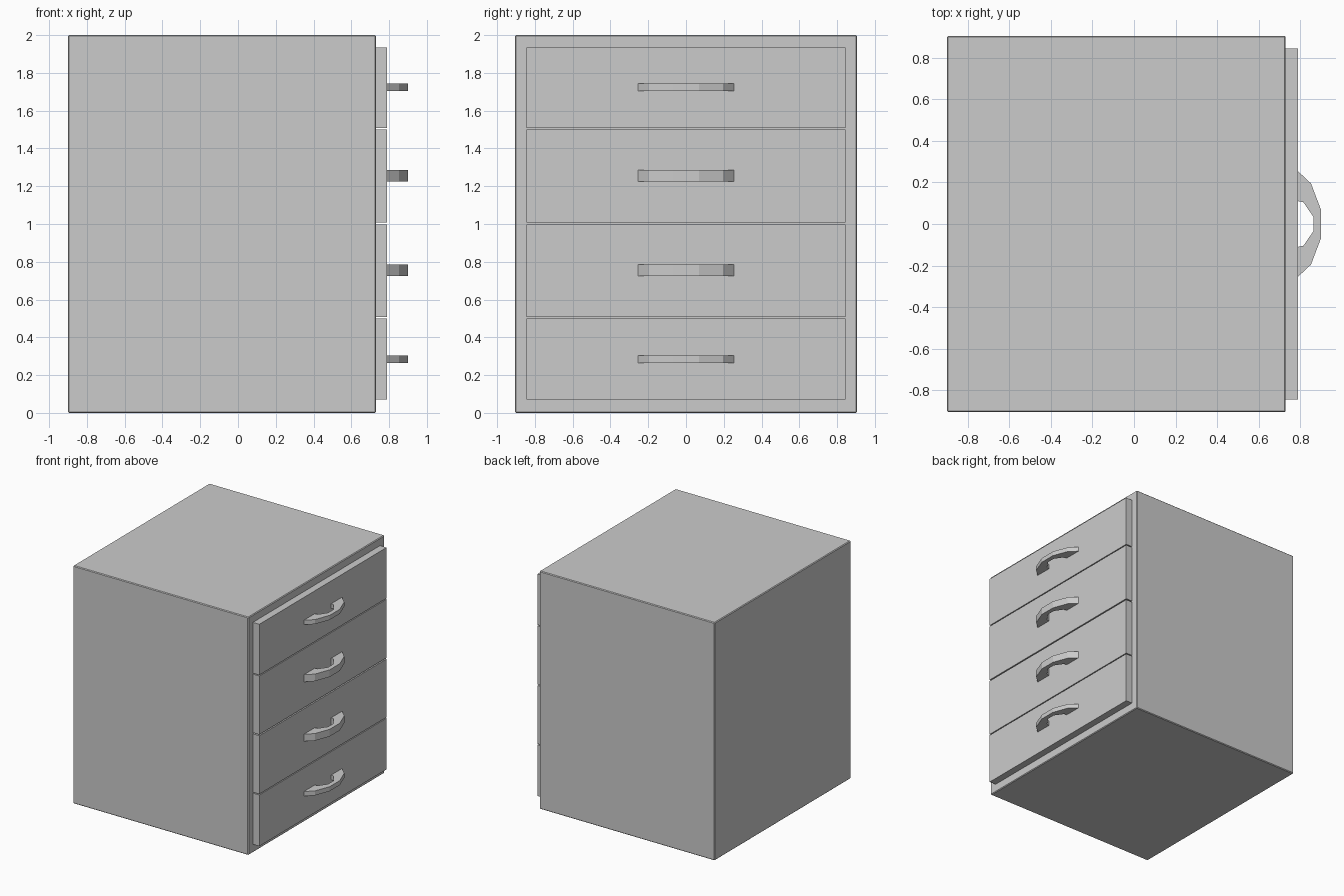
import bpy, bmesh

if "Cube" in bpy.data.objects:
    bpy.data.objects.remove(bpy.data.objects["Cube"])


def finish(name, bm, bevel=0.0):
    bmesh.ops.recalc_face_normals(bm, faces=bm.faces)
    mesh = bpy.data.meshes.new(name)
    bm.to_mesh(mesh)
    bm.free()
    obj = bpy.data.objects.new(name, mesh)
    bpy.context.collection.objects.link(obj)
    if bevel:
        mod = obj.modifiers.new("edge_bevel", 'BEVEL')
        mod.width = bevel
        mod.segments = 1
    return obj


def box(name, lo, hi, bevel=0.0):
    bm = bmesh.new()
    bmesh.ops.create_cube(bm, size=1)
    for v in bm.verts:
        v.co = [(a + b) / 2 + c * (b - a) for a, b, c in zip(lo, hi, v.co)]
    return finish(name, bm, bevel)


def handle(name, z0, z1):
    # half outline (x, y) of the bow, outer then inner, mirrored across y
    outer = [(0.788, 0.255), (0.852, 0.195), (0.90, 0.068)]
    inner = [(0.788, 0.11), (0.815, 0.105), (0.863, 0.035)]

    def full(half):
        return half + [(x, -y) for x, y in reversed(half)]

    bm = bmesh.new()
    rings = []
    for (xo, yo), (xi, yi) in zip(full(outer), full(inner)):
        rings.append([bm.verts.new(p) for p in
                      ((xo, yo, z0), (xo, yo, z1), (xi, yi, z1), (xi, yi, z0))])
    for a, b in zip(rings, rings[1:]):
        for i in range(4):
            j = (i + 1) % 4
            bm.faces.new((a[i], a[j], b[j], b[i]))
    bm.faces.new(rings[0])
    bm.faces.new(rings[-1])
    return finish(name, bm)


# Cabinet carcass
box("cabinet_body", (-0.90, -0.905, 0), (0.73, 0.905, 2), 0.006)

# Drawer fronts with their bow handles: bottom, top, handle bottom, handle top
drawers = [(0.07, 0.50, 0.265, 0.303),
           (0.508, 0.998, 0.725, 0.785),
           (1.008, 1.50, 1.225, 1.285),
           (1.508, 1.935, 1.705, 1.743)]
for n, (z0, z1, h0, h1) in enumerate(drawers, 1):
    box(f"drawer_front_{n}", (0.725, -0.845, z0), (0.79, 0.845, z1))
    handle(f"drawer_handle_{n}", h0, h1)
